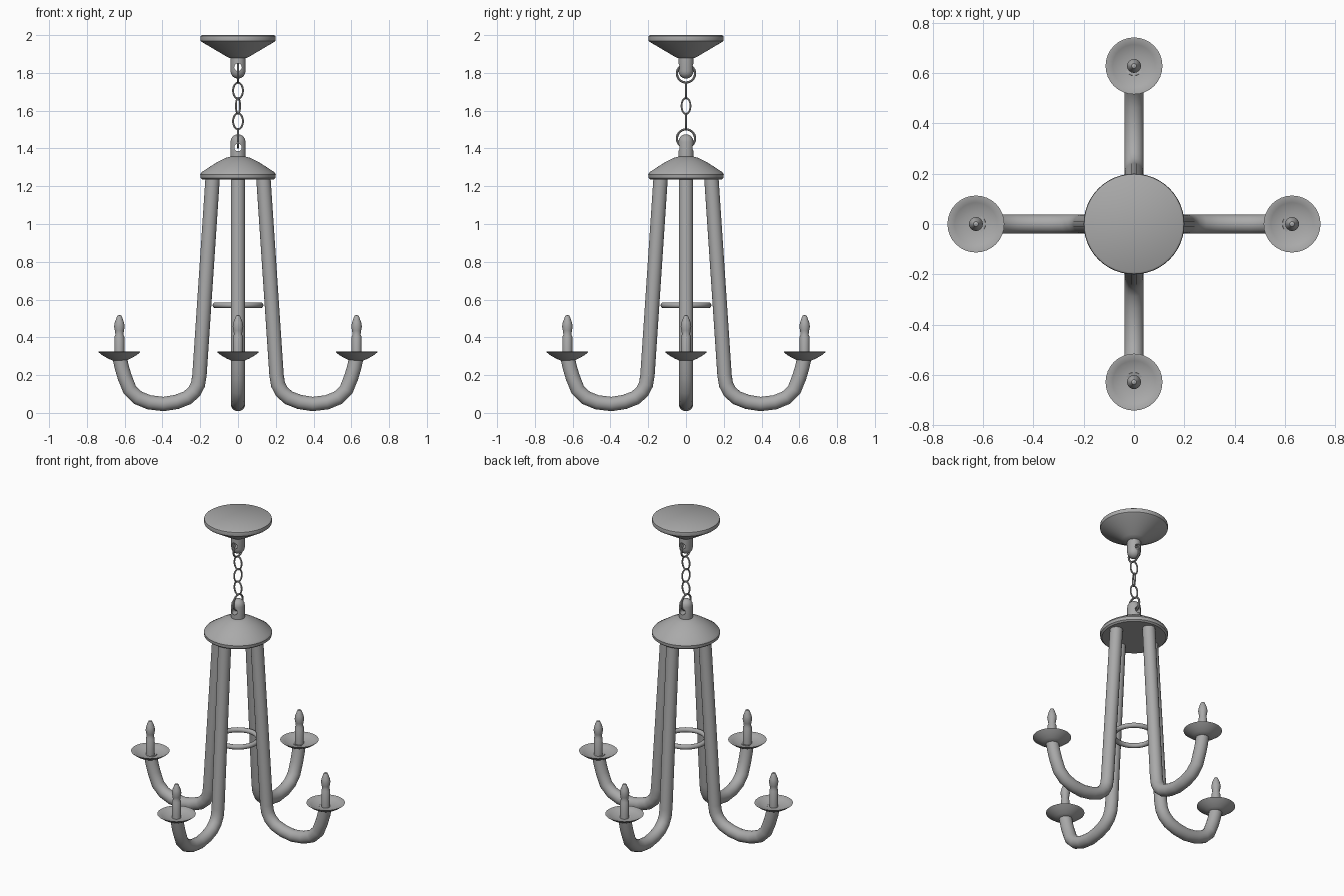
import bpy
from math import cos, sin, pi, radians
from mathutils import Matrix, Vector

if "Cube" in bpy.data.objects:
    bpy.data.objects.remove(bpy.data.objects["Cube"])

metal = bpy.data.materials.new("brushed_grey")
metal.use_nodes = True
grey = (0.4, 0.4, 0.4, 1)
metal.diffuse_color = grey
metal.node_tree.nodes["Principled BSDF"].inputs["Base Color"].default_value = grey


def make(name, verts, faces, angle=35):
    mesh = bpy.data.meshes.new(name)
    mesh.from_pydata(verts, [], faces)
    mesh.materials.append(metal)
    obj = bpy.data.objects.new(name, mesh)
    bpy.context.collection.objects.link(obj)
    bpy.ops.object.select_all(action="DESELECT")
    obj.select_set(True)
    bpy.context.view_layer.objects.active = obj
    bpy.ops.object.mode_set(mode="EDIT")
    bpy.ops.mesh.select_all(action="SELECT")
    bpy.ops.mesh.normals_make_consistent(inside=False)
    bpy.ops.object.mode_set(mode="OBJECT")
    bpy.ops.object.shade_smooth_by_angle(angle=radians(angle))
    return obj


def loft(name, rings, closed=False, angle=35):
    """Skin a list of equal rings; capped at the ends, or joined into a loop."""
    n, count = len(rings[0]), len(rings)
    faces = []
    for i in range(count if closed else count - 1):
        a, b = i * n, (i + 1) % count * n
        faces += [(a + j, a + (j + 1) % n, b + (j + 1) % n, b + j) for j in range(n)]
    if not closed:
        faces += [tuple(range(n))[::-1], tuple(range((count - 1) * n, count * n))]
    return make(name, [p for ring in rings for p in ring], faces, angle)


def lathe(name, profile, centre=(0, 0), n=32, angle=35):
    turns = [2 * pi * j / n for j in range(n)]
    rings = [[(centre[0] + r * cos(t), centre[1] + r * sin(t), z) for t in turns]
             for r, z in profile]
    return loft(name, rings, angle=angle)


def tube(name, path, radius, side, n=16, closed=False):
    """Sweep a circle along a flat path whose plane has the normal `side`."""
    rings, last = [], len(path) - 1
    for i, p in enumerate(path):
        before = path[i - 1] if closed else path[max(i - 1, 0)]
        after = path[(i + 1) % len(path)] if closed else path[min(i + 1, last)]
        out = (after - before).normalized().cross(side)
        rings.append([p + radius * (out * cos(2 * pi * j / n) + side * sin(2 * pi * j / n))
                      for j in range(n)])
    return loft(name, rings, closed)


def link(name, z, width, height, wire, turn, n=28):
    """Upright oval loop, turned about z."""
    rot = Matrix.Rotation(turn, 3, "Z")
    path = [rot @ Vector((width * cos(2 * pi * i / n), 0, height * sin(2 * pi * i / n)))
            + Vector((0, 0, z)) for i in range(n)]
    return tube(name, path, wire, rot @ Vector((0, 1, 0)), 8, True)


def hook(name, profile, hole_z):
    """Round-ended post with a cross hole for the chain."""
    post = lathe(name, profile, n=24)
    bpy.ops.mesh.primitive_cylinder_add(vertices=20, radius=0.02, depth=0.3,
                                        location=(0, 0, hole_z), rotation=(pi / 2, 0, 0))
    cutter = bpy.context.object
    cutter.name = name + "_cutter"
    cut = post.modifiers.new("hole", "BOOLEAN")
    cut.operation, cut.object, cut.solver = "DIFFERENCE", cutter, "EXACT"
    bpy.context.view_layer.objects.active = post
    bpy.ops.object.modifier_apply(modifier=cut.name)
    bpy.data.objects.remove(cutter)


# Ceiling canopy and body cap
lathe("ceiling_canopy", [(0.048, 1.88), (0.07, 1.892), (0.19, 1.963), (0.198, 1.97),
                         (0.2, 1.985), (0.198, 1.995), (0.19, 2.0)], n=48)
lathe("body_cap", [(0.188, 1.235), (0.198, 1.243), (0.2, 1.262), (0.192, 1.275),
                   (0.11, 1.328), (0.065, 1.35), (0.04, 1.357)], n=48)

# Hooks holding the chain
dome = [(0.04, 0.08), (0.037, 0.095), (0.029, 0.108), (0.016, 0.117), (0.004, 0.12)]
hook("upper_hook", [(0.04, 1.9)] + [(r, 1.89 - z) for r, z in dome], 1.83)
hook("lower_hook", [(0.04, 1.34)] + [(r, 1.355 + z) for r, z in dome], 1.405)

# Chain
for name, z in (("upper_ring", 1.797), ("lower_ring", 1.453)):
    link(name, z, 0.048, 0.048, 0.006, pi / 2)
for i, turn in enumerate((0, radians(65), 0)):
    link(f"chain_link_{i + 1}", 1.706 - 0.081 * i, 0.026, 0.042, 0.005, turn)

# Brace ring between the arms
bpy.ops.mesh.primitive_torus_add(major_radius=0.12, minor_radius=0.015, major_segments=40,
                                 minor_segments=12, location=(0, 0, 0.57))
brace = bpy.context.object
brace.name = "brace_ring"
brace.data.materials.append(metal)
bpy.ops.object.shade_smooth_by_angle(angle=radians(40))

# Arms, drip pans and candles, four times round
arm_points = [(0.134, 1.25), (0.204, 0.2), (0.212, 0.15), (0.232, 0.112), (0.268, 0.08),
              (0.325, 0.058), (0.395, 0.047), (0.47, 0.056), (0.53, 0.08), (0.573, 0.122),
              (0.6, 0.19), (0.615, 0.24), (0.627, 0.295)]
pan = [(0.038, 0.278), (0.06, 0.288), (0.09, 0.305), (0.113, 0.323),
       (0.108, 0.324), (0.085, 0.311), (0.05, 0.3), (0.02, 0.298)]
candle = [(0.026, 0.296), (0.026, 0.405), (0.021, 0.415), (0.024, 0.435), (0.028, 0.458),
          (0.024, 0.48), (0.014, 0.507), (0.01, 0.515), (0.003, 0.518)]
for name, turn in (("left", 0), ("back", pi / 2), ("right", pi), ("front", -pi / 2)):
    out = Vector((cos(turn), sin(turn), 0))
    side = Vector((-sin(turn), cos(turn), 0))
    tube(name + "_arm", [out * r + Vector((0, 0, z)) for r, z in arm_points], 0.038, side, 20)
    tip = out * 0.628
    lathe(name + "_drip_pan", pan, tip, 32, 45)
    lathe(name + "_candle", candle, tip, 16)
